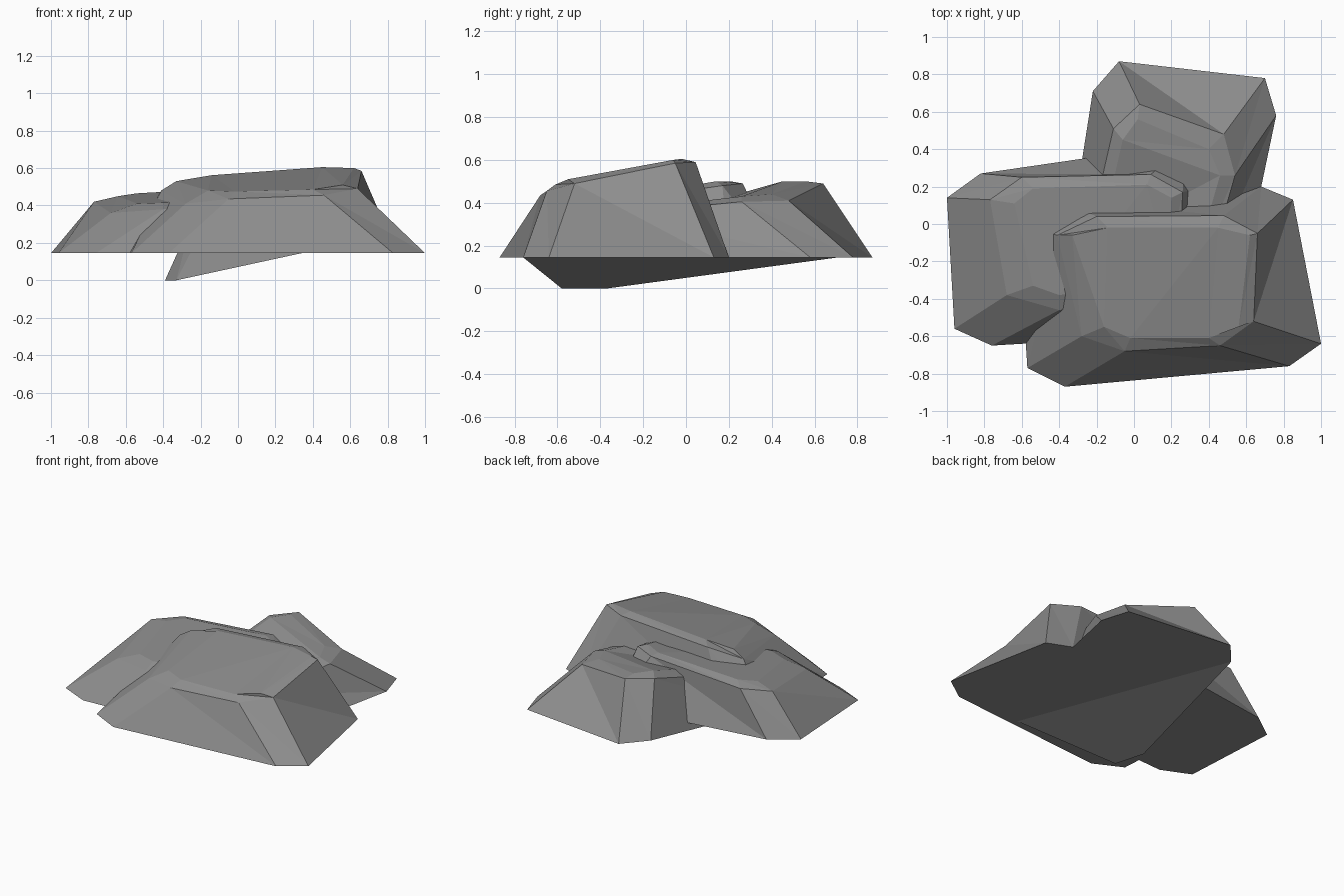
import bpy, bmesh, math

BASE = 0.145  # height of the flat undersides

stone = bpy.data.materials.new("grey stone")
stone.diffuse_color = (0.27, 0.27, 0.27, 1)


def boulder(name, base, shoulder, crown, underside=(range(8),)):
    """Eight-sided boulder lofted from footprint to shoulder to crown."""
    bm = bmesh.new()
    rings = []
    for ring in (base, shoulder, crown):
        rings.append([bm.verts.new((p[0], p[1], p[2] if len(p) > 2 else BASE))
                      for p in ring])
    for lo, hi in zip(rings, rings[1:]):
        for i in range(8):
            j = (i + 1) % 8
            # split each wall along the valley, from lower next to upper current
            bm.faces.new((lo[i], lo[j], hi[i]))
            bm.faces.new((lo[j], hi[j], hi[i]))
    bm.faces.new(rings[2])
    for loop in underside:
        bm.faces.new([rings[0][i] for i in loop][::-1])
    bmesh.ops.recalc_face_normals(bm, faces=bm.faces[:])
    bmesh.ops.triangulate(bm, faces=[f for f in bm.faces if len(f.verts) > 4])
    bmesh.ops.dissolve_limit(bm, angle_limit=math.radians(2),
                             verts=bm.verts[:], edges=bm.edges[:])
    mesh = bpy.data.meshes.new(name)
    bm.to_mesh(mesh)
    bm.free()
    mesh.materials.append(stone)
    obj = bpy.data.objects.new(name, mesh)
    bpy.context.collection.objects.link(obj)
    return obj


# All rings run anticlockwise, starting at the front left corner.
# front boulder, tallest
boulder("front_boulder",
        [(-.57, -.77), (-.37, -.87), (.83, -.76), (1, -.64),
         (.85, .13), (.68, .2), (-.40, .13), (-.62, 0)],
        [(-.28, -.60, .41), (-.05, -.68, .435), (.46, -.65, .455), (.64, -.52, .49),
         (.66, -.05, .585), (.48, .045, .59), (-.2, .04, .545), (-.41, -.06, .48)],
        [(-.16, -.55, .48), (-.02, -.61, .475), (.40, -.61, .485), (.56, -.55, .51),
         (.62, -.06, .60), (.45, -.02, .605), (-.14, -.02, .562), (-.33, -.06, .53)])

# left boulder, running behind the front one
boulder("left_boulder",
        [(-.96, -.56), (-.76, -.65), (.25, -.59), (.36, -.45),
         (.40, .2), (.28, .43), (-.82, .27), (-1, .14)],
        [(-.68, -.38, .36), (-.40, -.46, .38), (.1, -.38, .40), (.24, -.25, .42),
         (.26, .17, .48), (.09, .265, .49), (-.60, .25, .44), (-.77, .13, .42)],
        [(-.54, -.33, .41), (-.40, -.38, .415), (.08, -.32, .43), (.18, -.23, .44),
         (.20, .14, .50), (.07, .21, .50), (-.54, .19, .465), (-.64, .11, .45)])

# back boulder; its front left end dips to the ground, so the underside is creased
boulder("back_boulder",
        [(-.39, -.37, 0), (-.33, -.58, 0), (.34, -.76), (.5, -.66),
         (.76, .58), (.7, .78), (-.08, .87), (-.22, .71)],
        [(-.25, -.1, .31), (-.18, -.28, .29), (.26, -.4, .34), (.38, -.3, .35),
         (.54, .26, .405), (.48, .48, .41), (.03, .64, .49), (-.11, .51, .48)],
        [(-.18, -.08, .35), (-.14, -.22, .33), (.22, -.32, .37), (.31, -.26, .37),
         (.46, .26, .43), (.40, .40, .44), (.02, .56, .50), (-.06, .45, .50)],
        underside=((0, 1, 2, 6, 7), (2, 3, 4, 5, 6)))
